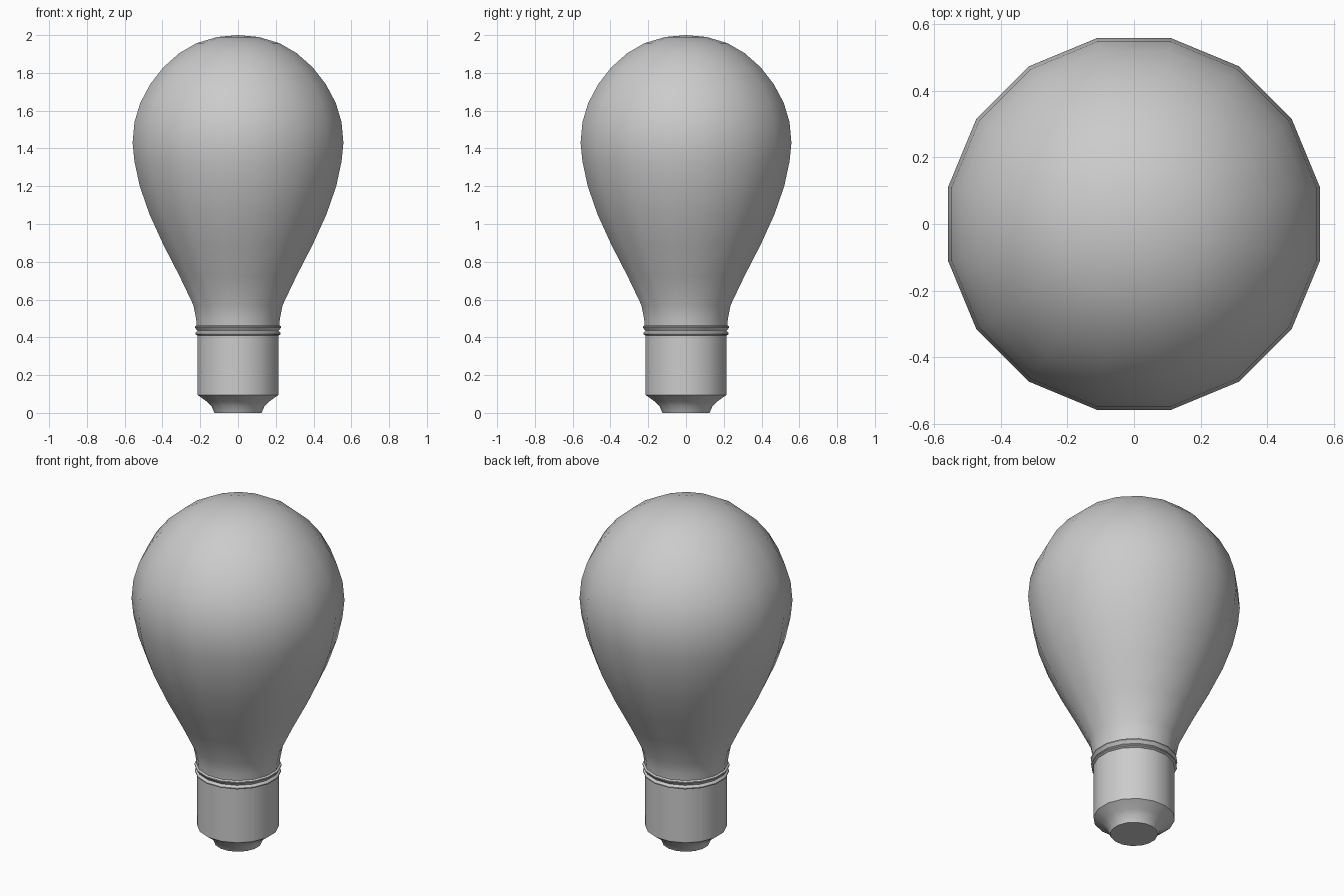
import bpy
import bmesh
import math

SIDES = 16
FLAT = math.cos(math.pi / SIDES)  # flat sides face the axes

cube = bpy.data.objects.get("Cube")
if cube:
    bpy.data.objects.remove(cube, do_unlink=True)

grey = bpy.data.materials.new("plain_grey")
grey.use_nodes = True
colour = (0.6, 0.6, 0.6, 1)
grey.diffuse_color = colour
grey.node_tree.nodes["Principled BSDF"].inputs["Base Color"].default_value = colour


def lathe(name, profile, sharp_angle):
    """Turn (half width, height) points, listed bottom to top, about z."""
    bm = bmesh.new()
    rings = []
    for width, z in profile:
        r = width / FLAT
        if r == 0:
            rings.append([bm.verts.new((0, 0, z))] * SIDES)
            continue
        angles = [2 * math.pi * (i + 0.5) / SIDES for i in range(SIDES)]
        rings.append([bm.verts.new((r * math.cos(a), r * math.sin(a), z)) for a in angles])
    for low, high in zip(rings, rings[1:]):
        for i in range(SIDES):
            j = (i + 1) % SIDES
            corners = [low[i], low[j], high[j], high[i]]
            bm.faces.new(list(dict.fromkeys(corners)))
    mesh = bpy.data.meshes.new(name)
    bm.to_mesh(mesh)
    bm.free()
    mesh.materials.append(grey)
    obj = bpy.data.objects.new(name, mesh)
    bpy.context.collection.objects.link(obj)
    bpy.ops.object.select_all(action="DESELECT")
    obj.select_set(True)
    bpy.context.view_layer.objects.active = obj
    bpy.ops.object.shade_smooth_by_angle(angle=math.radians(sharp_angle))
    return obj


# Pear-shaped glass
lathe("glass_bulb", [
    (0.218, 0.455), (0.222, 0.5), (0.236, 0.57), (0.31, 0.725), (0.395, 0.89),
    (0.468, 1.05), (0.52, 1.2), (0.548, 1.33), (0.558, 1.43), (0.548, 1.54),
    (0.518, 1.64), (0.465, 1.74), (0.395, 1.83), (0.31, 1.905), (0.22, 1.957),
    (0.11, 1.99), (0, 2.0)], 40)

# Cap with a grooved collar at its top and a contact foot at its base
lathe("screw_cap", [
    (0, 0), (0.125, 0), (0.14, 0.035), (0.165, 0.06), (0.214, 0.095),
    (0.214, 0.41), (0.226, 0.416), (0.226, 0.422), (0.215, 0.434),
    (0.228, 0.452), (0.228, 0.458), (0.218, 0.464)], 35)
